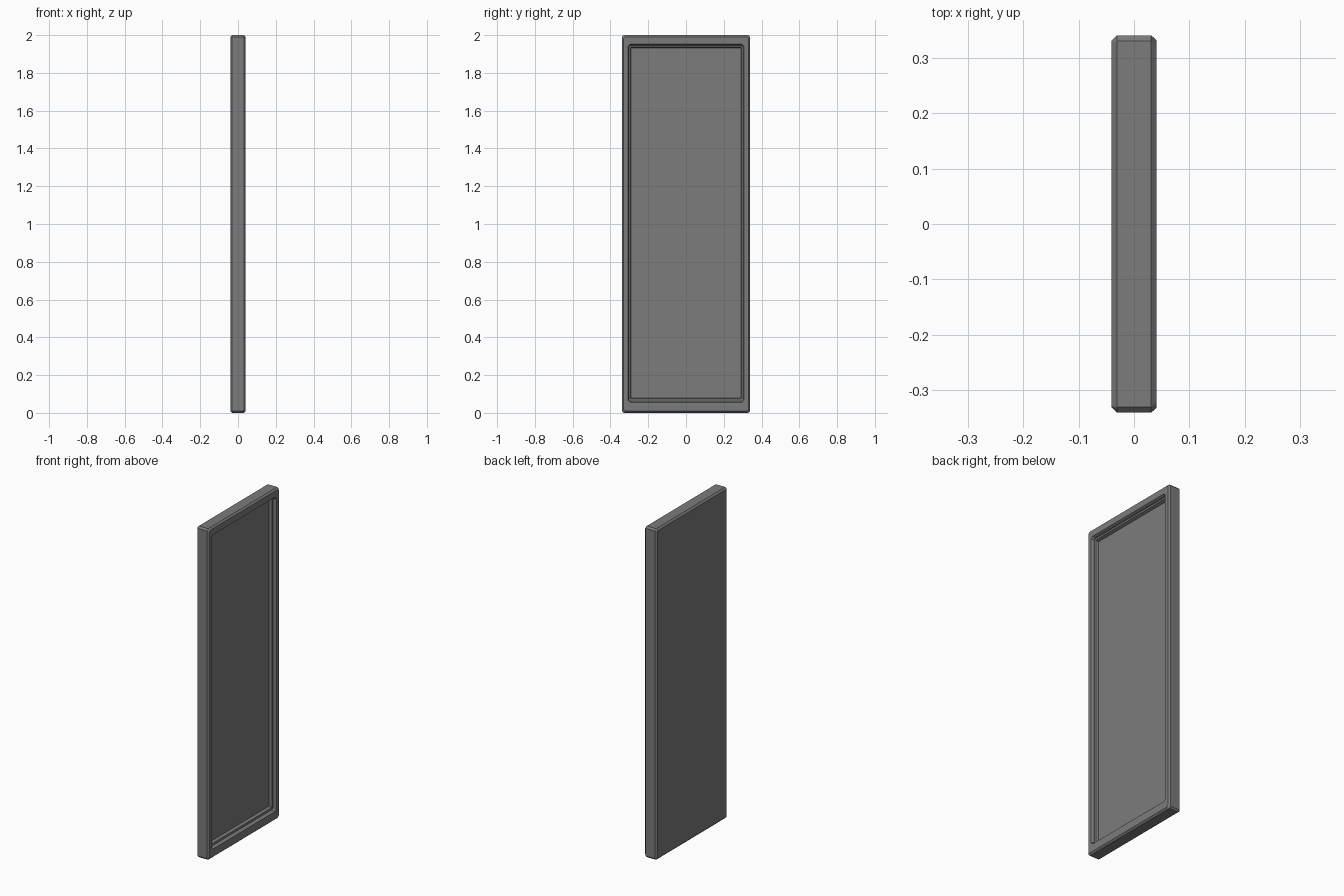
import bpy, bmesh

if "Cube" in bpy.data.objects:
    bpy.data.objects.remove(bpy.data.objects["Cube"])


def ring(bm, x, half, z0, z1, cut):
    """Rectangle in the YZ plane with clipped corners."""
    pts = [(-half + cut, z0), (half - cut, z0), (half, z0 + cut), (half, z1 - cut),
           (half - cut, z1), (-half + cut, z1), (-half, z1 - cut), (-half, z0 + cut)]
    return [bm.verts.new((x, y, z)) for y, z in pts]


# Cross-section from the back face, round the chamfered rim and into the recess:
# (x, half width, bottom, top, corner cut)
profile = [
    (-0.041, 0.330, 0.010, 1.990, 0.002),
    (-0.031, 0.340, 0.000, 2.000, 0.010),
    (0.031, 0.340, 0.000, 2.000, 0.010),
    (0.041, 0.331, 0.009, 1.991, 0.010),
    (0.041, 0.308, 0.055, 1.953, 0.012),   # rim of the recess
    (0.032, 0.303, 0.060, 1.948, 0.010),
    (0.022, 0.302, 0.062, 1.946, 0.008),
    (0.020, 0.294, 0.074, 1.937, 0.003),   # inner step
    (0.003, 0.290, 0.079, 1.931, 0.002),   # recessed floor
]

bm = bmesh.new()
rings = [ring(bm, *p) for p in profile]
for a, b in zip(rings, rings[1:]):
    for i in range(8):
        j = (i + 1) % 8
        bm.faces.new((a[i], a[j], b[j], b[i]))
bm.faces.new(rings[0])
bm.faces.new(rings[-1])
bmesh.ops.recalc_face_normals(bm, faces=bm.faces[:])

mesh = bpy.data.meshes.new("recessed_panel")
bm.to_mesh(mesh)
bm.free()

# Dark grey finish
mat = bpy.data.materials.new("dark_grey")
mat.diffuse_color = (0.2, 0.2, 0.2, 1)
mat.use_nodes = True
mat.node_tree.nodes["Principled BSDF"].inputs["Base Color"].default_value = mat.diffuse_color
mesh.materials.append(mat)
bpy.context.collection.objects.link(bpy.data.objects.new("recessed_panel", mesh))
